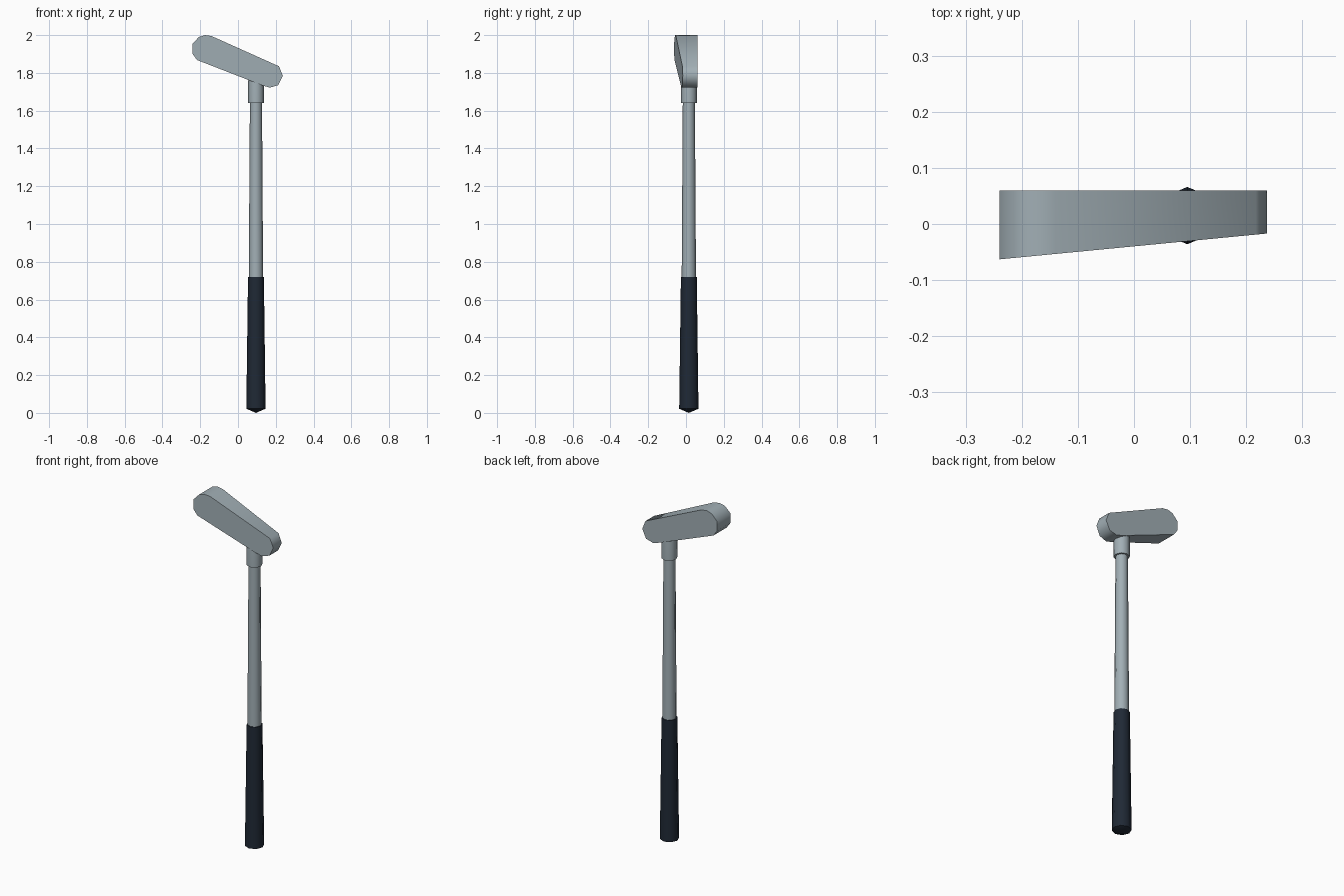
import bpy, bmesh, math

if "Cube" in bpy.data.objects:
    bpy.data.objects.remove(bpy.data.objects["Cube"])


def material(name, rgb):
    m = bpy.data.materials.new(name)
    m.diffuse_color = (*rgb, 1)
    m.use_nodes = True
    m.node_tree.nodes["Principled BSDF"].inputs["Base Color"].default_value = m.diffuse_color
    return m


METAL = material("brushed steel", (0.36, 0.43, 0.465))
RUBBER = material("dark rubber", (0.014, 0.022, 0.036))
CX, CY, SIDES = 0.095, 0.015, 8


def finish(name, bm, mat):
    bmesh.ops.recalc_face_normals(bm, faces=bm.faces)
    me = bpy.data.meshes.new(name)
    bm.to_mesh(me)
    bm.free()
    me.materials.append(mat)
    ob = bpy.data.objects.new(name, me)
    bpy.context.collection.objects.link(ob)
    bpy.ops.object.select_all(action='DESELECT')
    ob.select_set(True)
    bpy.context.view_layer.objects.active = ob
    bpy.ops.object.shade_smooth_by_angle(angle=math.radians(60))
    return ob


def tube(name, profile, mat):
    """Eight-sided turned part from (radius, z) pairs; radius 0 makes a tip."""
    bm = bmesh.new()
    rings = []
    for r, z in profile:
        if r == 0:
            rings.append([bm.verts.new((CX, CY, z))] * SIDES)
        else:
            rings.append([bm.verts.new((CX + r * math.cos(math.tau * i / SIDES),
                                        CY + r * math.sin(math.tau * i / SIDES), z))
                          for i in range(SIDES)])
    for a, b in zip(rings, rings[1:]):
        for i in range(SIDES):
            j = (i + 1) % SIDES
            bm.faces.new(list(dict.fromkeys((a[i], a[j], b[j], b[i]))))
    for ring in (rings[0], rings[-1]):
        if ring[0] is not ring[1]:
            bm.faces.new(ring)
    return finish(name, bm, mat)


# Grip with a shallow pointed butt, tapered shaft, and collar under the head
tube("grip", [(0, 0), (0.051, 0.022), (0.042, 0.72)], RUBBER)
tube("shaft", [(0.038, 0.70), (0.032, 1.66)], METAL)
tube("collar", [(0.042, 1.64), (0.042, 1.74), (0.038, 1.80)], METAL)

# Club head: tilted rounded bar, flat back, front face slanting toward the heel
outline = [(-0.24, 1.955), (-0.207, 1.99), (-0.175, 2.0), (-0.14, 1.995),
           (0.217, 1.835), (0.237, 1.785), (0.213, 1.735), (0.168, 1.722),
           (0.125, 1.735), (-0.217, 1.868), (-0.24, 1.90)]
bm = bmesh.new()
front = [bm.verts.new((x, -0.063 + 0.0965 * (x + 0.24), z)) for x, z in outline]
back = [bm.verts.new((x, 0.06, z)) for x, z in outline]
bm.faces.new(front)
bm.faces.new(back)
for i in range(len(outline)):
    j = (i + 1) % len(outline)
    bm.faces.new((front[i], front[j], back[j], back[i]))
finish("club_head", bm, METAL)
